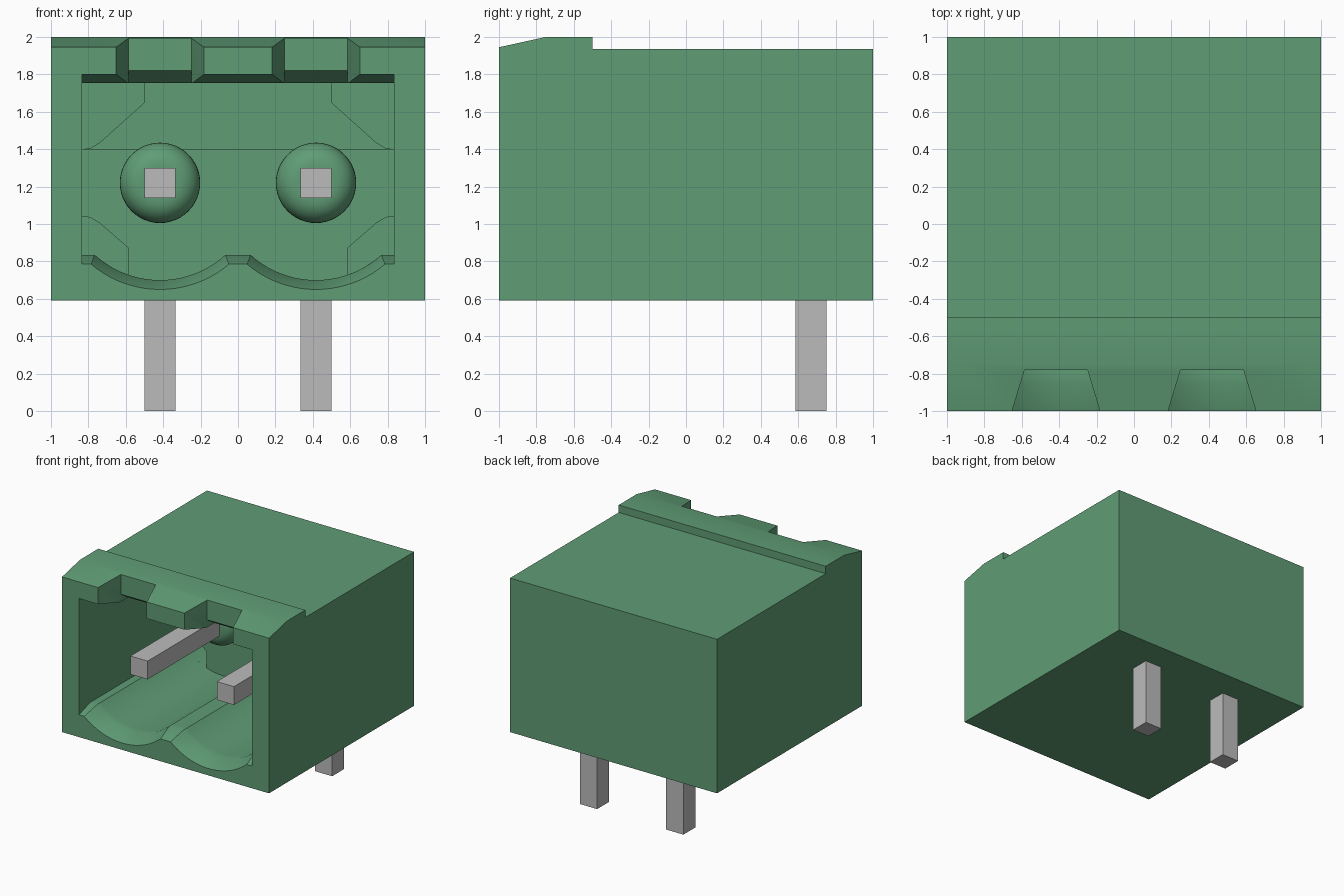
import bpy, bmesh, math

if "Cube" in bpy.data.objects:
    bpy.data.objects.remove(bpy.data.objects["Cube"])


def material(name, rgb):
    m = bpy.data.materials.new(name)
    m.use_nodes = True
    m.diffuse_color = (*rgb, 1)
    m.node_tree.nodes["Principled BSDF"].inputs["Base Color"].default_value = (*rgb, 1)
    return m


GREEN = material("green plastic", (0.115, 0.335, 0.178))
METAL = material("grey metal", (0.50, 0.50, 0.50))


def loft(name, rings, mat=GREEN, triangulate=False):
    """Closed solid through rings of 3D points with equal counts."""
    bm = bmesh.new()
    loops = [[bm.verts.new(p) for p in ring] for ring in rings]
    n = len(loops[0])
    for a, b in zip(loops, loops[1:]):
        for i in range(n):
            bm.faces.new((a[i], a[(i + 1) % n], b[(i + 1) % n], b[i]))
    bm.faces.new(loops[0][::-1])
    bm.faces.new(loops[-1])
    if triangulate:
        bmesh.ops.triangulate(bm, faces=[f for f in bm.faces if len(f.verts) == 4])
    bmesh.ops.recalc_face_normals(bm, faces=bm.faces)
    me = bpy.data.meshes.new(name)
    bm.to_mesh(me)
    bm.free()
    me.materials.append(mat)
    ob = bpy.data.objects.new(name, me)
    bpy.context.collection.objects.link(ob)
    return ob


def along_y(name, outline, y0, y1):
    return loft(name, [[(x, y, z) for x, z in outline] for y in (y0, y1)])


def along_x(name, outline, x0, x1, mat=GREEN):
    return loft(name, [[(x, y, z) for y, z in outline] for x in (x0, x1)], mat)


def smooth(ob):
    bpy.ops.object.select_all(action="DESELECT")
    ob.select_set(True)
    bpy.context.view_layer.objects.active = ob
    bpy.ops.object.shade_smooth_by_angle(angle=math.radians(30))


def cut(ob, cutter):
    """Subtract the cutter, then discard it."""
    mod = ob.modifiers.new("cut", "BOOLEAN")
    mod.operation, mod.solver, mod.object = "DIFFERENCE", "EXACT", cutter
    cutter.hide_render = True
    bpy.ops.object.select_all(action="DESELECT")
    bpy.context.view_layer.objects.active = ob
    ob.select_set(True)
    bpy.ops.object.modifier_apply(modifier=mod.name)
    bpy.data.objects.remove(cutter)


PIN_X, PIN_Z = 0.417, 1.22
WALL, BACK = 0.835, 0.40

# Housing block with the raised front lip
housing = along_x("housing", [(-1, 0.59), (1, 0.59), (1, 1.935), (-0.5, 1.935),
                              (-0.5, 2.0), (-0.75, 2.0), (-1, 1.945)], -1, 1)


# Socket with two scooped channels in its floor, flared at the mouth
def socket_ring(y, floor, radius, top):
    half = math.acos((PIN_Z - floor) / radius)
    pts = [(-WALL, top), (-WALL, floor)]
    for cx in (-PIN_X, PIN_X):
        for i in range(21):
            a = -half + 2 * half * i / 20
            pts.append((cx + radius * math.sin(a), PIN_Z - radius * math.cos(a)))
    pts += [(WALL, floor), (WALL, top)]
    return [(x, y, z) for x, z in pts]


cut(housing, loft("socket_cutter", [
    socket_ring(-1.1, 0.785, 0.57, 1.80),
    socket_ring(-1.0, 0.785, 0.57, 1.80),
    socket_ring(-0.85, 0.835, 0.52, 1.766),
    socket_ring(-0.80, 0.835, 0.52, 1.755),
    socket_ring(BACK, 0.835, 0.52, 1.755)], triangulate=True))

# Shallow step in the upper part of the socket's back wall
cut(housing, along_y("step_cutter", [(-WALL, 1.40), (WALL, 1.40), (WALL, 1.755),
                                     (-WALL, 1.755)], 0.3, BACK + 0.04))


# Deep pockets in the four corners of the back wall
def channel_z(x):
    return min(0.835, PIN_Z - math.sqrt(0.52 ** 2 - (x + PIN_X) ** 2))


upper = [(-WALL, 1.40), (-0.79, 1.405), (-0.74, 1.435), (-0.5, 1.65),
         (-0.5, 1.755), (-WALL, 1.755)]
lower = [(-WALL, 1.04), (-0.79, 1.035), (-0.74, 1.005), (-0.585, 0.87)]
lower += [(x, channel_z(x)) for x in (-0.585, -0.63, -0.68, -0.73, -0.767)]
lower += [(-WALL, 0.835)]
for side in (1, -1):
    for outline in (upper, lower):
        cut(housing, along_y("pocket_cutter", [(x * side, z) for x, z in outline], 0.3, 0.85))

# Tapered notches through the front lip, bevelled under their back edge
for cx in (-PIN_X, PIN_X):
    notch = [(cx - 0.265, -1.1), (cx + 0.265, -1.1), (cx + 0.235, -1),
             (cx + 0.168, -0.78), (cx - 0.168, -0.78), (cx - 0.235, -1)]
    cut(housing, loft("notch_cutter", [[(x, y, z) for x, y in notch] for z in (1.70, 2.1)]))
    cut(housing, along_x("bevel_cutter", [(-0.80, 1.70), (-0.68, 1.70), (-0.68, 1.755),
                                          (-0.78, 1.82), (-0.80, 1.82)],
                         cx - 0.168, cx + 0.168))
smooth(housing)

for side, label in ((1, "left"), (-1, "right")):
    # Rounded collar around the pin
    profile = [(BACK + 0.06, 0.215)]
    for i in range(9):
        a = math.radians(90 * i / 8)
        profile.append((0.34 - 0.12 * math.sin(a), 0.095 + 0.12 * math.cos(a)))
    rings = []
    for y, r in profile:
        rings.append([(side * PIN_X + r * math.cos(math.tau * k / 48), y,
                       PIN_Z + r * math.sin(math.tau * k / 48)) for k in range(48)])
    smooth(loft("pin_collar_" + label, rings))

    # Bent square pin: contact inside, solder leg below
    along_x("pin_" + label, [(-0.77, 1.14), (-0.77, 1.30), (0.75, 1.30), (0.75, 0),
                             (0.585, 0), (0.585, 1.14)],
            side * PIN_X - 0.083, side * PIN_X + 0.083, METAL)
